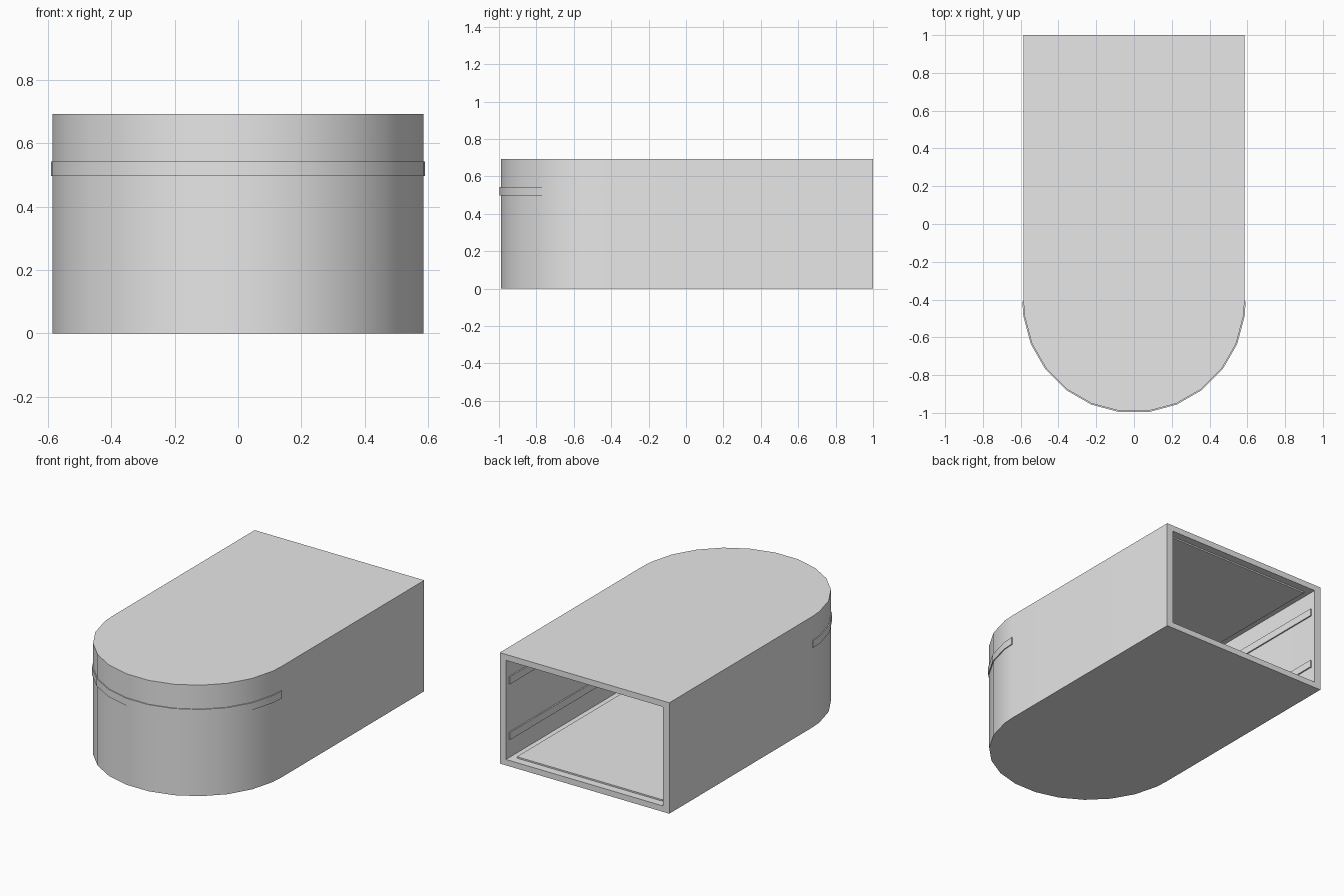
import bpy, bmesh, math

cube = bpy.data.objects.get("Cube")
if cube:
    bpy.data.objects.remove(cube, do_unlink=True)

HEIGHT, HALF_WIDTH, WALL = 0.692, 0.585, 0.043
SLAB = 0.037        # floor and roof thickness
CENTRE_Y = -0.41    # centre of the rounded front
BACK = 1.0

grey = bpy.data.materials.new("plain_grey")
grey.use_nodes = True
grey.diffuse_color = (0.8, 0.8, 0.8, 1)
grey.node_tree.nodes["Principled BSDF"].inputs["Base Color"].default_value = (0.8, 0.8, 0.8, 1)


def u_path(r, back):
    """U-shaped path: straight sides and a faceted half-round front."""
    angles = [0] + [7.5 + 15 * i for i in range(12)] + [180]
    arc = [(r * math.cos(math.radians(a)), CENTRE_Y - r * math.sin(math.radians(a)))
           for a in angles]
    if back > CENTRE_Y:
        arc = [(r, back)] + arc + [(-r, back)]
    return arc


def finish(bm, name):
    bmesh.ops.recalc_face_normals(bm, faces=bm.faces)
    mesh = bpy.data.meshes.new(name)
    bm.to_mesh(mesh)
    bm.free()
    obj = bpy.data.objects.new(name, mesh)
    bpy.context.collection.objects.link(obj)
    mesh.materials.append(grey)
    bpy.ops.object.select_all(action="DESELECT")
    obj.select_set(True)
    bpy.context.view_layer.objects.active = obj
    bpy.ops.object.shade_smooth_by_angle(angle=math.radians(30))
    return obj


def row(bm, path, z):
    return [bm.verts.new((x, y, z)) for x, y in path]


def bridge(bm, a, b):
    for i in range(len(a) - 1):
        bm.faces.new((a[i], a[i + 1], b[i + 1], b[i]))


def u_band(name, r_out, r_in, z0, z1, back):
    """Solid strip that follows the U-shaped wall."""
    bm = bmesh.new()
    rows = [row(bm, u_path(r, back), z)
            for r, z in ((r_out, z0), (r_out, z1), (r_in, z1), (r_in, z0))]
    for i in range(4):
        bridge(bm, rows[i], rows[(i + 1) % 4])
    for end in (0, -1):
        bm.faces.new([r[end] for r in rows])
    finish(bm, name)


def u_plate(name, r, z0, z1, back):
    """Flat plate with a rounded front."""
    bm = bmesh.new()
    low, high = (row(bm, u_path(r, back), z) for z in (z0, z1))
    bridge(bm, low + low[:1], high + high[:1])
    bm.faces.new(low)
    bm.faces.new(high)
    finish(bm, name)


# Hollow shell, open at the back
bm = bmesh.new()
inner_r = HALF_WIDTH - WALL
outer = [row(bm, u_path(HALF_WIDTH, BACK), z) for z in (0, HEIGHT)]
inner = [row(bm, u_path(inner_r, BACK), z) for z in (SLAB, HEIGHT - SLAB)]
for low, high in (outer, inner):
    bridge(bm, low, high)
    bm.faces.new(low)
    bm.faces.new(high)
rim_out, rim_in = ([lo[0], lo[-1], hi[-1], hi[0], lo[0]] for lo, hi in (outer, inner))
bridge(bm, rim_out, rim_in)
finish(bm, "shell")

# Raised strip around the rounded front
u_band("front_strip", HALF_WIDTH + 0.006, HALF_WIDTH - 0.01, 0.497, 0.543, CENTRE_Y)

# Rails along the inside wall
for name, z in (("lower_rail", 0.15), ("upper_rail", 0.497)):
    u_band(name, inner_r + 0.01, inner_r - 0.008, z, z + 0.046, BACK - 0.03)

# Inset plates on the floor and ceiling
u_plate("floor_plate", inner_r - 0.04, SLAB - 0.01, SLAB + 0.009, BACK - 0.05)
u_plate("ceiling_plate", inner_r - 0.04, HEIGHT - SLAB - 0.009, HEIGHT - SLAB + 0.01, BACK - 0.05)
